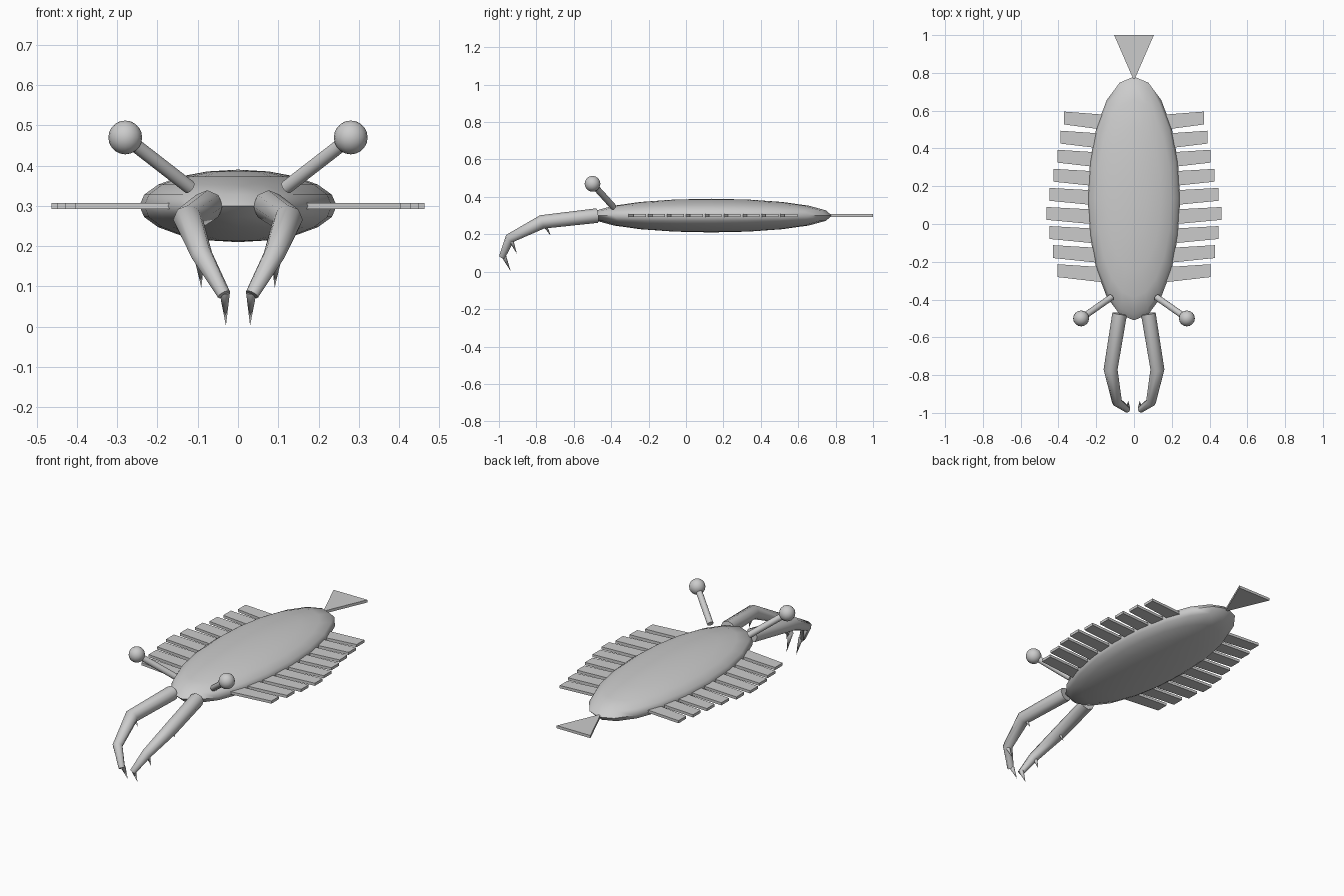
import bpy, bmesh, math
from mathutils import Vector, Matrix

if "Cube" in bpy.data.objects:
    bpy.data.objects.remove(bpy.data.objects["Cube"])


def finish(name, bm, smooth=None):
    bmesh.ops.recalc_face_normals(bm, faces=bm.faces)
    me = bpy.data.meshes.new(name)
    bm.to_mesh(me)
    bm.free()
    ob = bpy.data.objects.new(name, me)
    bpy.context.collection.objects.link(ob)
    if smooth:
        bpy.ops.object.select_all(action='DESELECT')
        ob.select_set(True)
        bpy.context.view_layer.objects.active = ob
        bpy.ops.object.shade_smooth_by_angle(angle=math.radians(smooth))
    return ob


def ellipsoid(name, center, radii, segs, rings):
    bm = bmesh.new()
    bmesh.ops.create_uvsphere(bm, u_segments=segs, v_segments=rings, radius=1)
    bmesh.ops.transform(bm, verts=bm.verts,
                        matrix=Matrix.Translation(center) @ Matrix.Diagonal((*radii, 1)))
    return finish(name, bm, 60)


def tube(name, points, radii, sides):
    """Loft round sections along a path; a zero end radius makes a point."""
    bm = bmesh.new()
    pts = [Vector(p) for p in points]
    rings = []
    for i, (p, r) in enumerate(zip(pts, radii)):
        d = Vector()
        if i > 0:
            d += (p - pts[i - 1]).normalized()
        if i < len(pts) - 1:
            d += (pts[i + 1] - p).normalized()
        d.normalize()
        u = Vector((1, 0, 0))
        u = (u - d * u.dot(d)).normalized()
        v = d.cross(u)
        angles = [2 * math.pi * k / sides for k in range(sides)]
        rings.append([bm.verts.new(p + r * (u * math.cos(a) + v * math.sin(a))) for a in angles])
    for a, b in zip(rings, rings[1:]):
        for k in range(sides):
            n = (k + 1) % sides
            bm.faces.new((a[k], a[n], b[n], b[k]))
    bm.faces.new(rings[0])
    bm.faces.new(rings[-1])
    bmesh.ops.remove_doubles(bm, verts=bm.verts, dist=1e-5)
    return finish(name, bm, 50)


def plate(name, outline, z, thickness):
    bm = bmesh.new()
    face = bm.faces.new([bm.verts.new((x, y, z - thickness / 2)) for x, y in outline])
    new = bmesh.ops.extrude_face_region(bm, geom=[face])["geom"]
    bmesh.ops.translate(bm, vec=(0, 0, thickness),
                        verts=[g for g in new if isinstance(g, bmesh.types.BMVert)])
    return finish(name, bm)


# Body and tail fan
ellipsoid("body", (0, 0.135, 0.30), (0.245, 0.645, 0.09), 20, 10)
plate("tail_fan", [(-0.005, 0.77), (0.005, 0.77), (0.105, 1.0), (-0.105, 1.0)], 0.30, 0.015)

fin_reach = [0.37, 0.39, 0.405, 0.425, 0.448, 0.463, 0.448, 0.43, 0.405]

for s, side in ((-1, "left"), (1, "right")):
    def m(x, y, z):
        return (s * x, y, z)

    # Swimming flaps along the flank
    for i, reach in enumerate(fin_reach):
        y = 0.561 - 0.101 * i
        plate(f"{side}_flap_{i + 1}",
              [(s * 0.16, y + 0.018), (s * 0.16, y - 0.062),
               (s * reach, y - 0.034), (s * reach, y + 0.034)], 0.30, 0.015)

    # Eye on its stalk
    tube(f"{side}_eye_stalk", [m(0.12, -0.388, 0.346), m(0.28, -0.50, 0.47)], [0.017, 0.017], 12)
    ellipsoid(f"{side}_eye", m(0.28, -0.50, 0.47), (0.042, 0.042, 0.042), 16, 10)

    # Jointed grasping arm
    tube(f"{side}_grasping_arm",
         [m(0.076, -0.475, 0.30), m(0.124, -0.77, 0.266),
          m(0.09, -0.942, 0.178), m(0.035, -0.983, 0.08)],
         [0.039, 0.037, 0.027, 0.017], 8)

    # Spines under the arm and at its tip
    spines = [((0.033, -0.975, 0.085), (0.03, -0.937, 0.002), 0.013),
              ((0.095, -0.932, 0.16), (0.091, -0.904, 0.096), 0.011),
              ((0.118, -0.755, 0.25), (0.116, -0.724, 0.193), 0.011)]
    for i, (base, tip, r) in enumerate(spines):
        tube(f"{side}_arm_spine_{i + 1}", [m(*base), m(*tip)], [r, 0], 8)
